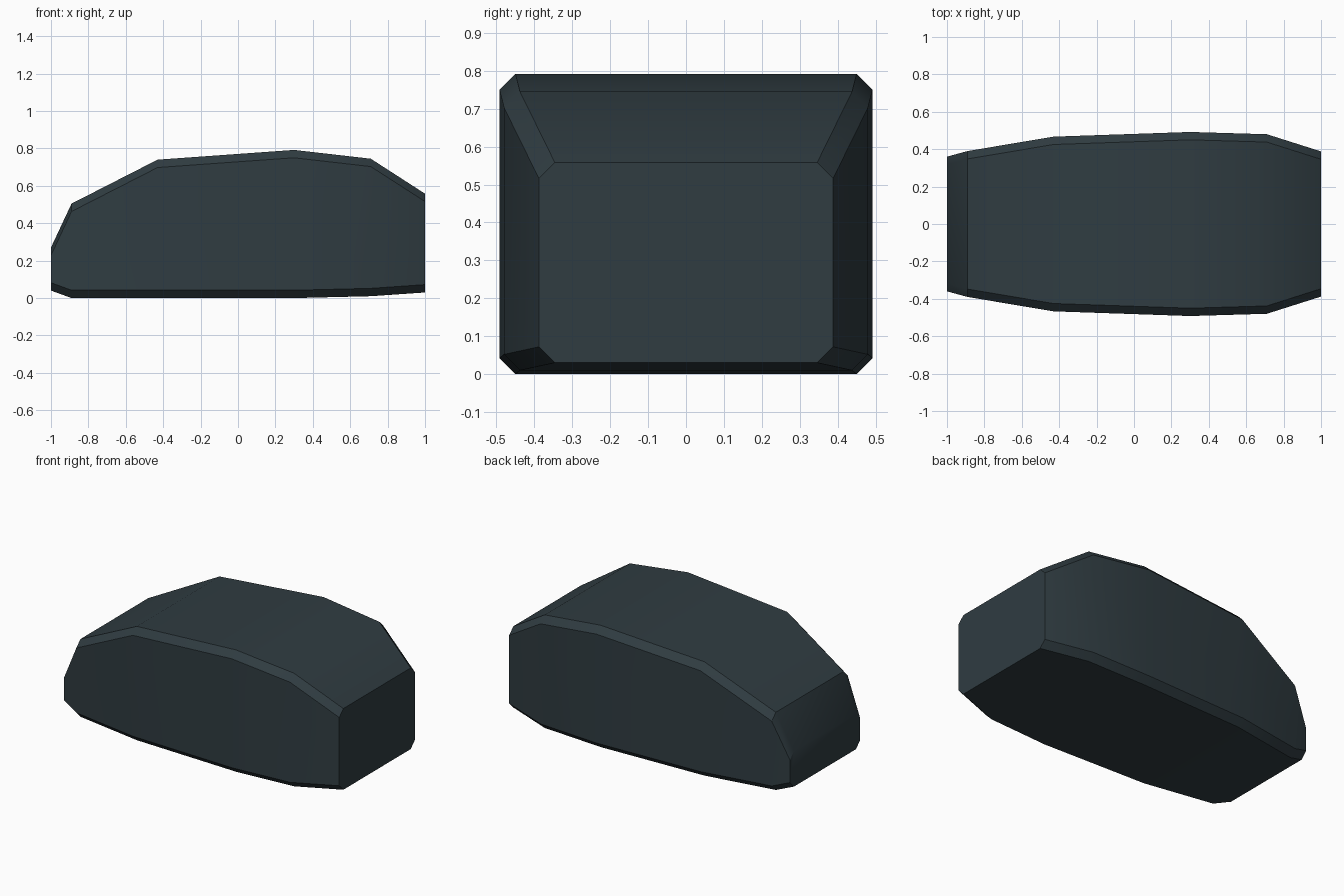
import bpy
import bmesh
import math

default = bpy.data.objects.get("Cube")
if default:
    bpy.data.objects.remove(default)

# Dark slate shell colour
slate = bpy.data.materials.new("dark_slate")
slate.use_nodes = True
colour = (0.029, 0.045, 0.053, 1)
slate.diffuse_color = colour
slate.node_tree.nodes["Principled BSDF"].inputs["Base Color"].default_value = colour

CHAMFER = 0.042

# Stations along the body: x, half width, bottom, top
STATIONS = [
    (-1.00, 0.36, 0.04, 0.27),
    (-0.89, 0.39, 0.00, 0.505),
    (-0.43, 0.467, 0.00, 0.74),
    (0.30, 0.492, 0.00, 0.792),
    (0.71, 0.48, 0.01, 0.745),
    (1.00, 0.388, 0.03, 0.558),
]


def section(bm, x, w, low, high):
    """Ring of a rectangle with chamfered corners."""
    c = CHAMFER
    half = [(w - c, low), (w, low + c), (w, high - c), (w - c, high)]
    ring = half + [(-y, z) for y, z in reversed(half)]
    return [bm.verts.new((x, y, z)) for y, z in ring]


# Body shell lofted through the stations and capped at both ends
bm = bmesh.new()
rings = [section(bm, *s) for s in STATIONS]
for a, b in zip(rings, rings[1:]):
    for i in range(len(a)):
        j = (i + 1) % len(a)
        bm.faces.new((a[i], a[j], b[j], b[i]))
bm.faces.new(rings[0])
bm.faces.new(rings[-1])
bmesh.ops.recalc_face_normals(bm, faces=bm.faces)

mesh = bpy.data.meshes.new("body_shell")
bm.to_mesh(mesh)
bm.free()
mesh.materials.append(slate)
body = bpy.data.objects.new("body_shell", mesh)
bpy.context.collection.objects.link(body)

# Soft shading over the gentle bends, crisp elsewhere
bpy.context.view_layer.objects.active = body
body.select_set(True)
bpy.ops.object.shade_smooth_by_angle(angle=math.radians(30))
